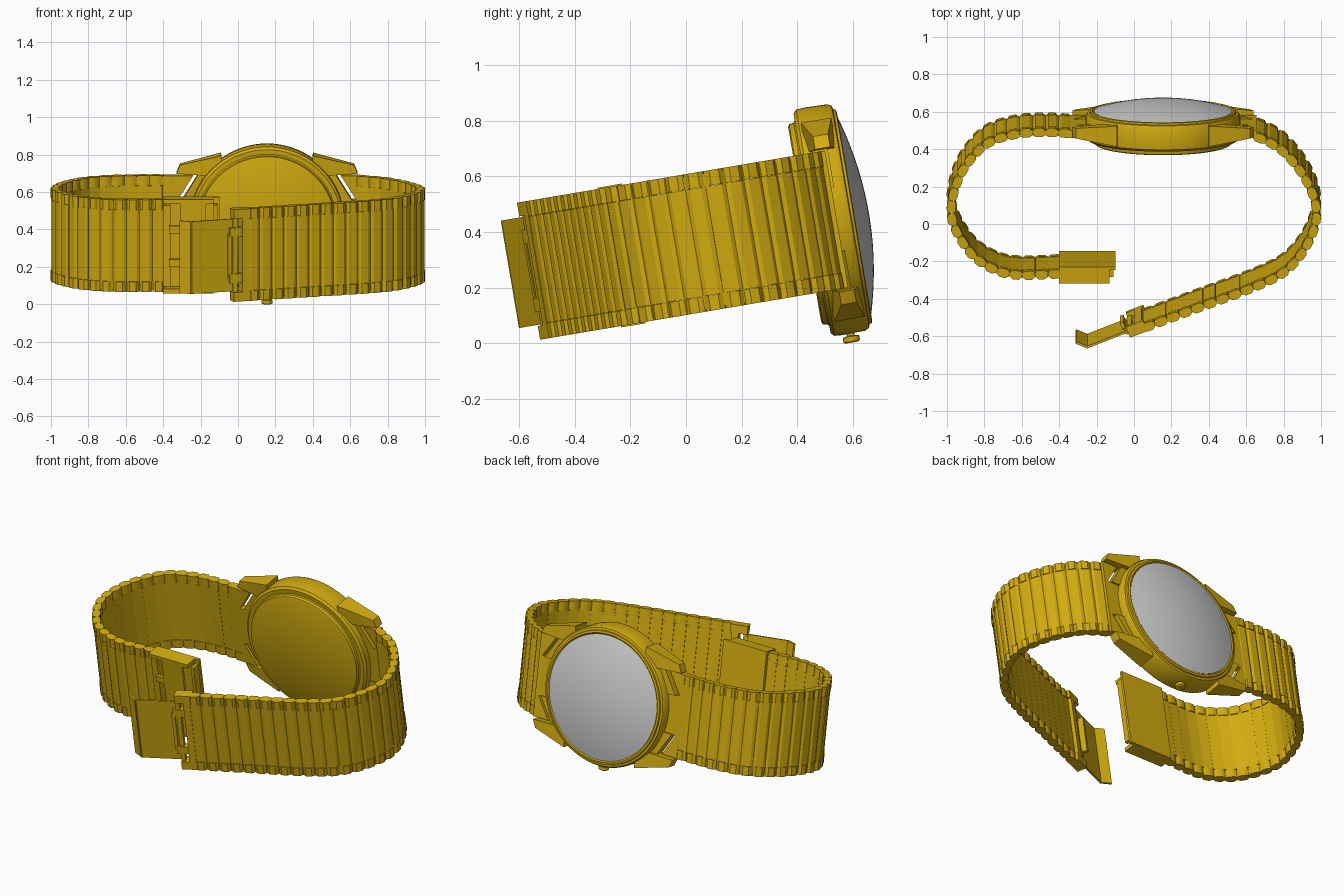
import bpy, bmesh, math
from mathutils import Matrix, Vector

if "Cube" in bpy.data.objects:
    bpy.data.objects.remove(bpy.data.objects["Cube"], do_unlink=True)

# The whole watch leans back: local axes are x, depth (toward the dial) and band width
LEAN = Matrix.Translation((0, 0, 0.355)) @ Matrix.Rotation(math.radians(9.6), 4, 'X')
CX = 0.155          # centre of the case
HALF = 0.25         # half the band width


def material(name, colour, rough):
    m = bpy.data.materials.new(name)
    m.use_nodes = True
    m.diffuse_color = colour
    node = m.node_tree.nodes["Principled BSDF"]
    node.inputs["Base Color"].default_value = colour
    node.inputs["Roughness"].default_value = rough
    return m


gold = material("gold", (0.65, 0.41, 0.005, 1), 0.4)
glass = material("pale grey glass", (0.62, 0.62, 0.62, 1), 0.3)


def finish(name, bm, mat, angle=30, merge=True):
    if merge:
        bmesh.ops.dissolve_limit(bm, angle_limit=0.01, verts=bm.verts, edges=bm.edges)
    bmesh.ops.recalc_face_normals(bm, faces=bm.faces)
    bm.transform(LEAN)
    me = bpy.data.meshes.new(name)
    bm.to_mesh(me)
    bm.free()
    me.materials.append(mat)
    me.shade_smooth()
    me.set_sharp_from_angle(angle=math.radians(angle))
    ob = bpy.data.objects.new(name, me)
    bpy.context.scene.collection.objects.link(ob)


def hull(bm, pts):
    verts = [bm.verts.new(p) for p in pts]
    bmesh.ops.convex_hull(bm, input=verts)


def box(bm, x, v, w):
    hull(bm, [(a, b, c) for a in x for b in v for c in w])


def lathe(name, profile, mat, axis, centre, steps=72):
    # profile holds (radius, distance along the axis)
    bm = bmesh.new()
    side = Vector((1, 0, 0))
    axis, centre = Vector(axis), Vector(centre)
    vs = [bm.verts.new(centre + side * r + axis * d) for r, d in profile]
    es = [bm.edges.new(p) for p in zip(vs, vs[1:])]
    bmesh.ops.spin(bm, geom=vs + es, cent=centre, axis=axis, angle=math.tau,
                   steps=steps, use_duplicate=False)
    bmesh.ops.remove_doubles(bm, verts=bm.verts, dist=0.0002)
    finish(name, bm, mat, 28, merge=False)


# Case with stepped back and bezel
lathe("case", [(0, .433), (.355, .433), (.365, .438), (.368, .455), (.375, .46),
               (.40, .46), (.413, .472), (.415, .50), (.413, .585), (.405, .6),
               (.392, .603), (.39, .612), (.378, .615), (.37, .606), (0, .60)],
      gold, (0, 1, 0), (CX, 0, 0))

# Domed glass
R = 0.37
lathe("glass", [(R * i / 10, .668 - .056 * (i / 10) ** 2) for i in range(11)],
      glass, (0, 1, 0), (CX, 0, 0))

# Crown with a short stem
lathe("crown", [(0, .40), (.014, .40), (.014, .422), (.03, .425),
                (.03, .443), (.024, .447), (0, .447)],
      gold, (0, 0, -1), (CX, .53, 0), 16)

# Four tapered lugs, each with a web that hugs the case
bm = bmesh.new()
for sx in (-1, 1):
    for sw in (-1, 1):
        tip = [(.485, .26), (.465, .307)]
        root = [(.245, .363), (.24, .25)]
        pts = [(CX + sx * x, v, sw * w) for x, w in tip for v in (.515, .57)]
        pts += [(CX + sx * x, v, sw * w) for x, w in root for v in (.48, .592)]
        hull(bm, pts)
        hull(bm, [(CX + sx * x, v, sw * w) for v in (.505, .56)
                  for x, w in ((.30, .26), (.365, .26), (.455, .115), (.36, .115))])
finish("lugs", bm, gold)

# End pieces that join the band to the case, with a slanted slit by each lug
bm = bmesh.new()
for sx in (-1, 1):
    for sw in (-1, 1):
        hull(bm, [(CX + sx * x, v, sw * w) for v in (.508, .55)
                  for x, w in ((.50, .115), (.50, .25), (.395, .25), (.48, .115))])
    box(bm, (CX + sx * .50, CX + sx * .37), (.508, .55), (-.12, .12))
finish("end_pieces", bm, gold)


# Smooth band path sampled by length
def smooth_path(pts, sub=12):
    p = [Vector(a) for a in pts]
    p = [2 * p[0] - p[1]] + p + [2 * p[-1] - p[-2]]
    out = []
    for a, b, c, d in zip(p, p[1:], p[2:], p[3:]):
        for i in range(sub):
            t = i / sub
            out.append(.5 * (2 * b + (c - a) * t + (2 * a - 5 * b + 4 * c - d) * t * t
                             + (3 * b - a - 3 * c + d) * t ** 3))
    return out + [p[-2]]


def sample(path, dist):
    for a, b in zip(path, path[1:]):
        step = (b - a).length
        if dist <= step:
            break
        dist -= step
    t = (b - a).normalized()
    return a + t * dist, t


# Link cross-sections: (along the band in pitches, outward)
PLATE = [(-.49, -.019), (.49, -.019), (.52, .012),
         (.3, .021), (-.3, .021), (-.52, .012)]
CAP = [(-.48, -.014), (-.25, -.023), (.25, -.023), (.48, -.014),
       (.5, .01), (.25, .025), (-.25, .025), (-.5, .01)]


def band(name, pts, outside):
    path = smooth_path(pts)
    total = sum((b - a).length for a, b in zip(path, path[1:]))
    count = round(total / .07)
    pitch = total / count
    plates, caps = bmesh.new(), bmesh.new()

    def link(bm, dist, section, w0, w1):
        c, t = sample(path, dist)
        n = Vector((t.y, -t.x)) * outside
        ring = [c + t * (a * pitch) + n * b for a, b in section]
        hull(bm, [(q.x, q.y, w) for q in ring for w in (w0, w1)])

    for i in range(count):
        link(plates, (i + .5) * pitch, PLATE, -.194, .194)
        for s in (-1, 1):
            link(caps, (i + .5) * pitch, CAP, s * .195, s * HALF)
            # hidden pins bridge the links
            if i:
                link(caps, i * pitch, [(a * .5, b * .5) for a, b in CAP], s * .15, s * .24)
    finish(name + "_plates", plates, gold)
    finish(name + "_edge_caps", caps, gold)


band("right_band", [(-.335, .531), (-.47, .537), (-.63, .527), (-.79, .472), (-.905, .345),
                    (-.962, .21), (-.975, .09), (-.938, -.02), (-.85, -.14),
                    (-.73, -.212), (-.62, -.235), (-.5, -.233), (-.39, -.228)], 1)
band("left_band", [(.64, .518), (.72, .484), (.80, .43), (.89, .325), (.953, .205),
                   (.975, .10), (.957, .0), (.892, -.125), (.79, -.228),
                   (.615, -.312), (.34, -.414), (.045, -.525)], -1)

# Clasp box on the right band: inner plate, side rails and cross bars
bm = bmesh.new()
box(bm, (-.40, -.10), (-.205, -.19), (-.255, .255))
for s in (-1, 1):
    box(bm, (-.40, -.13), (-.28, -.19), (s * .23, s * .255))
    box(bm, (-.37, -.31), (-.275, -.255), (s * .07, s * .11))
box(bm, (-.40, -.36), (-.262, -.2), (-.22, .22))
box(bm, (-.31, -.17), (-.28, -.265), (-.235, .235))
box(bm, (-.13, -.11), (-.25, -.2), (-.22, .22))
finish("clasp_box", bm, gold)


# Clasp frame on the left band, set along the band's slope
D = Vector((-.93, -.365)).normalized()
N = Vector((D.y, -D.x))          # toward the inside of the loop
E = Vector((.045, -.525))


def slanted(bm, along, up, w):
    ends = [E + D * a + N * u for a in along for u in up]
    hull(bm, [(p.x, p.y, c) for p in ends for c in w])


bm = bmesh.new()
for s in (-1, 1):
    slanted(bm, (-.02, .08), (-.022, .04), (s * .2, s * HALF))
    slanted(bm, (.02, .10), (-.015, .02), (s * .10, s * .15))
slanted(bm, (-.01, .03), (-.022, .04), (-.21, .21))
slanted(bm, (.055, .08), (-.01, .02), (-.21, .21))
slanted(bm, (.09, .11), (-.01, .05), (-.12, .12))
finish("clasp_frame", bm, gold)

# Hook plate with a turned-up lip
bm = bmesh.new()
fold = [Vector(p) for p in ((-.035, -.55), (-.25, -.635), (-.305, -.612))]
for a, b in zip(fold, fold[1:]):
    t = (b - a).normalized() * .006
    n = Vector((t.y, -t.x))
    ends = [a - t + n, a - t - n, b + t + n, b + t - n]
    hull(bm, [(p.x, p.y, w) for p in ends for w in (-.196, .196)])
finish("clasp_hook", bm, gold)
